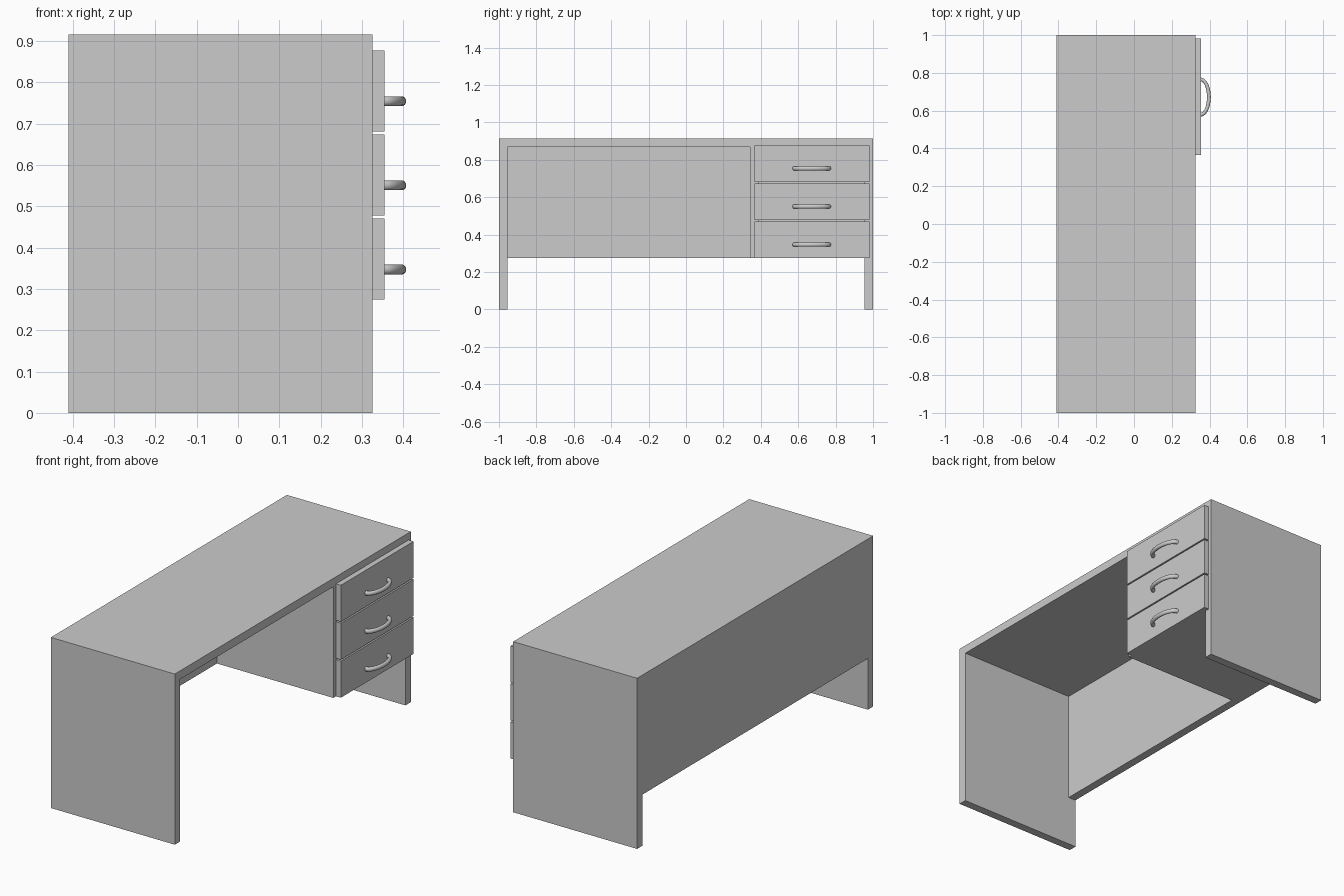
import bpy, bmesh, math

if "Cube" in bpy.data.objects:
    bpy.data.objects.remove(bpy.data.objects["Cube"])

X0, X1 = -0.41, 0.325      # back and front of the desk body
H, T = 0.915, 0.045        # desk height and board thickness
LOW = 0.274                # underside of back board and drawer cabinet


def finish(name, bm):
    bmesh.ops.recalc_face_normals(bm, faces=bm.faces)
    me = bpy.data.meshes.new(name)
    bm.to_mesh(me)
    bm.free()
    ob = bpy.data.objects.new(name, me)
    bpy.context.collection.objects.link(ob)
    return ob


def board(name, x, y, z):
    bm = bmesh.new()
    bmesh.ops.create_cube(bm, size=1)
    for v in bm.verts:
        v.co = [a + (c + 0.5) * (b - a) for c, (a, b) in zip(v.co, (x, y, z))]
    return finish(name, bm)


def handle(name, x, y, z, rings=16, sides=12):
    # half-ellipse arch swept with a rounded section
    bm = bmesh.new()
    loops = []
    for i in range(rings + 1):
        t = math.pi * i / rings
        c, s = math.cos(t), math.sin(t)
        loop = []
        for k in range(sides):
            a = math.tau * (k + 0.5) / sides
            r, h = 0.0105 * math.cos(a), 0.012 * math.sin(a)
            loop.append(bm.verts.new((x + (0.0435 + r) * s,
                                      y + (0.093 + r) * c, z + h)))
        loops.append(loop)
    for a, b in zip(loops, loops[1:]):
        for k in range(sides):
            n = (k + 1) % sides
            bm.faces.new((a[k], a[n], b[n], b[k]))
    bm.faces.new(loops[0])
    bm.faces.new(loops[-1])
    ob = finish(name, bm)
    bpy.context.view_layer.objects.active = ob
    ob.select_set(True)
    bpy.ops.object.shade_smooth_by_angle(angle=math.radians(40))
    ob.select_set(False)


# Desk body
board("desk_top", (X0, X1), (-1, 1), (H - T, H))
board("left_side_panel", (X0, X1), (-1, -1 + T), (0, H - T))
board("right_side_panel", (X0, X1), (1 - T, 1), (0, H - T))
board("back_panel", (X0, X0 + T), (-1 + T, 1 - T), (LOW, H - T))

# Drawer cabinet
board("cabinet_partition", (X0 + T, X1), (0.343, 0.388), (LOW, H - T))
board("cabinet_bottom", (X0 + T, X1), (0.388, 1 - T), (LOW, LOW + T))

# Drawer fronts with arched handles
for i in range(3):
    z = LOW + i * 0.2035
    board(f"drawer_front_{i + 1}", (X1, 0.354), (0.366, 0.982), (z, z + 0.196))
    handle(f"drawer_handle_{i + 1}", 0.353, 0.672, z + 0.073)
